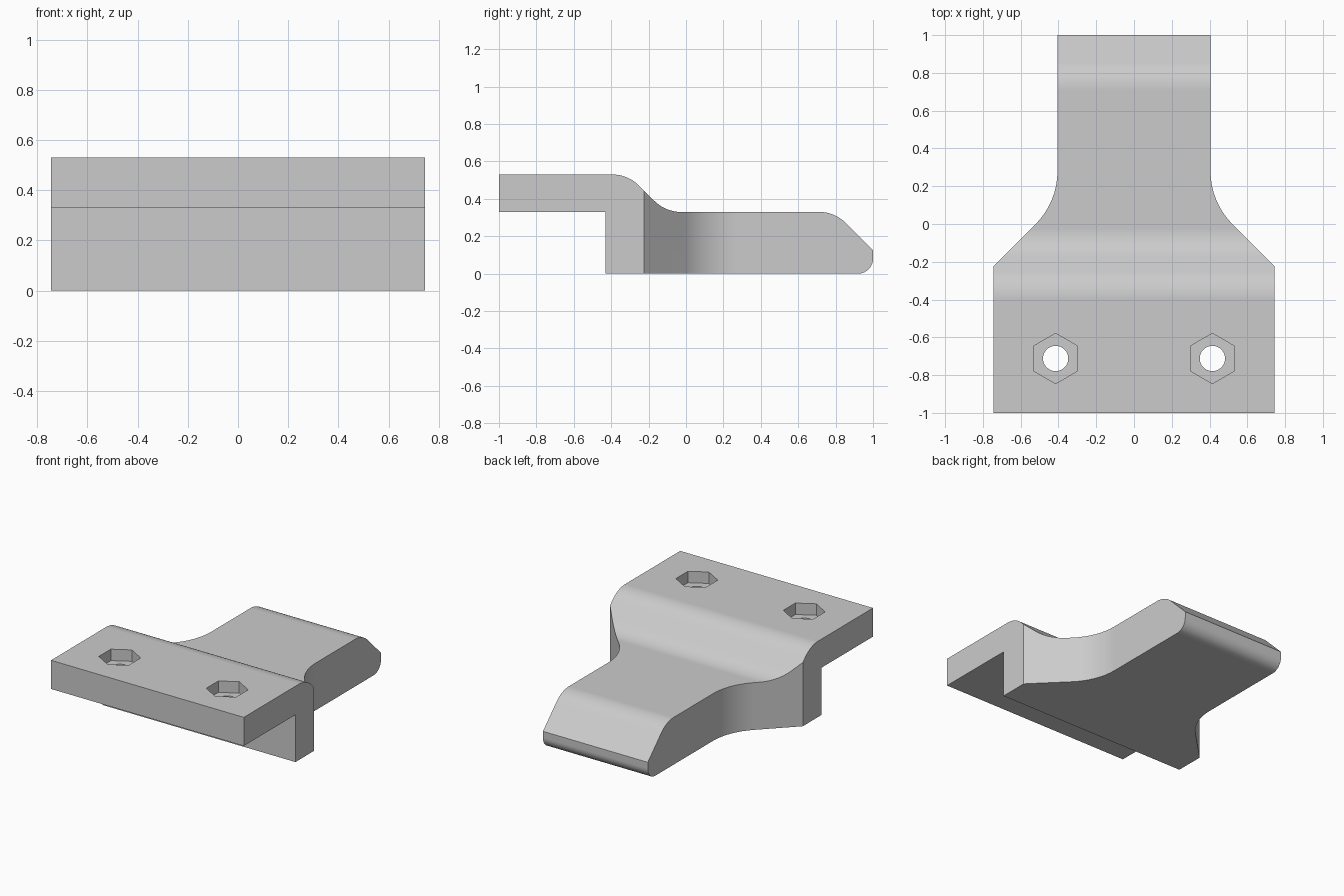
import bpy, bmesh, math
from mathutils import Vector

if "Cube" in bpy.data.objects:
    bpy.data.objects.remove(bpy.data.objects["Cube"], do_unlink=True)

grey = bpy.data.materials.new("plain grey")
grey.use_nodes = True
grey.diffuse_color = (0.6, 0.6, 0.6, 1)
grey.node_tree.nodes["Principled BSDF"].inputs["Base Color"].default_value = (0.6, 0.6, 0.6, 1)


def fillet(corners, steps=8):
    """Round each (a, b, radius) corner with a tangent arc."""
    pts = []
    for i, (a, b, r) in enumerate(corners):
        p = Vector((a, b))
        if not r:
            pts.append(p)
            continue
        u = (Vector(corners[i - 1][:2]) - p).normalized()
        v = (Vector(corners[(i + 1) % len(corners)][:2]) - p).normalized()
        half = u.angle(v) / 2
        centre = p + (u + v).normalized() * (r / math.sin(half))
        start = p + u * (r / math.tan(half)) - centre
        end = p + v * (r / math.tan(half)) - centre
        for k in range(steps + 1):
            # Blend by angle, then set the length back to the radius
            t = math.tan((k / steps - .5) * (math.pi - 2 * half)) / math.tan(math.pi / 2 - half)
            pts.append(centre + start.lerp(end, (t + 1) / 2).normalized() * r)
    return pts


def extrude(name, points, direction):
    """Make a closed solid by sweeping a 3D outline along a direction."""
    bm = bmesh.new()
    near = [bm.verts.new(p) for p in points]
    far = [bm.verts.new(Vector(p) + Vector(direction)) for p in points]
    bm.faces.new(near)
    bm.faces.new(far[::-1])
    for i in range(len(near)):
        bm.faces.new((near[i], near[i - 1], far[i - 1], far[i]))
    bmesh.ops.recalc_face_normals(bm, faces=bm.faces[:])
    mesh = bpy.data.meshes.new(name)
    bm.to_mesh(mesh)
    bm.free()
    mesh.materials.append(grey)
    obj = bpy.data.objects.new(name, mesh)
    bpy.context.collection.objects.link(obj)
    return obj


def cut(target, tool, operation):
    """Apply a boolean and remove its tool."""
    bpy.context.view_layer.objects.active = target
    mod = target.modifiers.new("cut", "BOOLEAN")
    mod.operation, mod.object, mod.solver = operation, tool, "EXACT"
    bpy.context.view_layer.update()
    bpy.ops.object.modifier_apply(modifier=mod.name)
    bpy.data.objects.remove(tool, do_unlink=True)


def ring(x, y, z, radius, sides):
    return [(x + radius * math.sin(k * math.tau / sides),
             y + radius * math.cos(k * math.tau / sides), z) for k in range(sides)]


# Stepped side profile, swept across the width
side = fillet([(-1, .33, 0), (-1, .53, 0), (-.31, .53, .2), (-.11, .33, .2),
               (.795, .33, .2), (1, .125, 0), (1, 0, .08), (-.43, 0, 0), (-.43, .33, 0)])
bracket = extrude("bracket_body", [(-.8, p.x, p.y) for p in side], (1.6, 0, 0))

# Plan outline: wide plate tapering into a narrow tongue
edge = fillet([(.745, -1.1, 0), (.745, -.225, 0), (.405, .115, .4), (.405, 1.1, 0)])
plan = edge + [Vector((-p.x, p.y)) for p in reversed(edge)]
cut(bracket, extrude("plan_cutter", [(p.x, p.y, -.1) for p in plan], (0, 0, .8)), "INTERSECT")

# Bolt holes with hexagonal nut pockets
for x in (-.415, .415):
    cut(bracket, extrude("nut_cutter", ring(x, -.712, .45, .133, 6), (0, 0, .2)), "DIFFERENCE")
    cut(bracket, extrude("bolt_cutter", ring(x, -.712, .2, .067, 32), (0, 0, .4)), "DIFFERENCE")

# Smooth rounded areas, crisp edges elsewhere
bpy.ops.object.select_all(action="DESELECT")
bracket.select_set(True)
bpy.context.view_layer.objects.active = bracket
bpy.ops.object.shade_smooth_by_angle(angle=math.radians(30))
weighted = bracket.modifiers.new("weighted normals", "WEIGHTED_NORMAL")
weighted.keep_sharp = True
